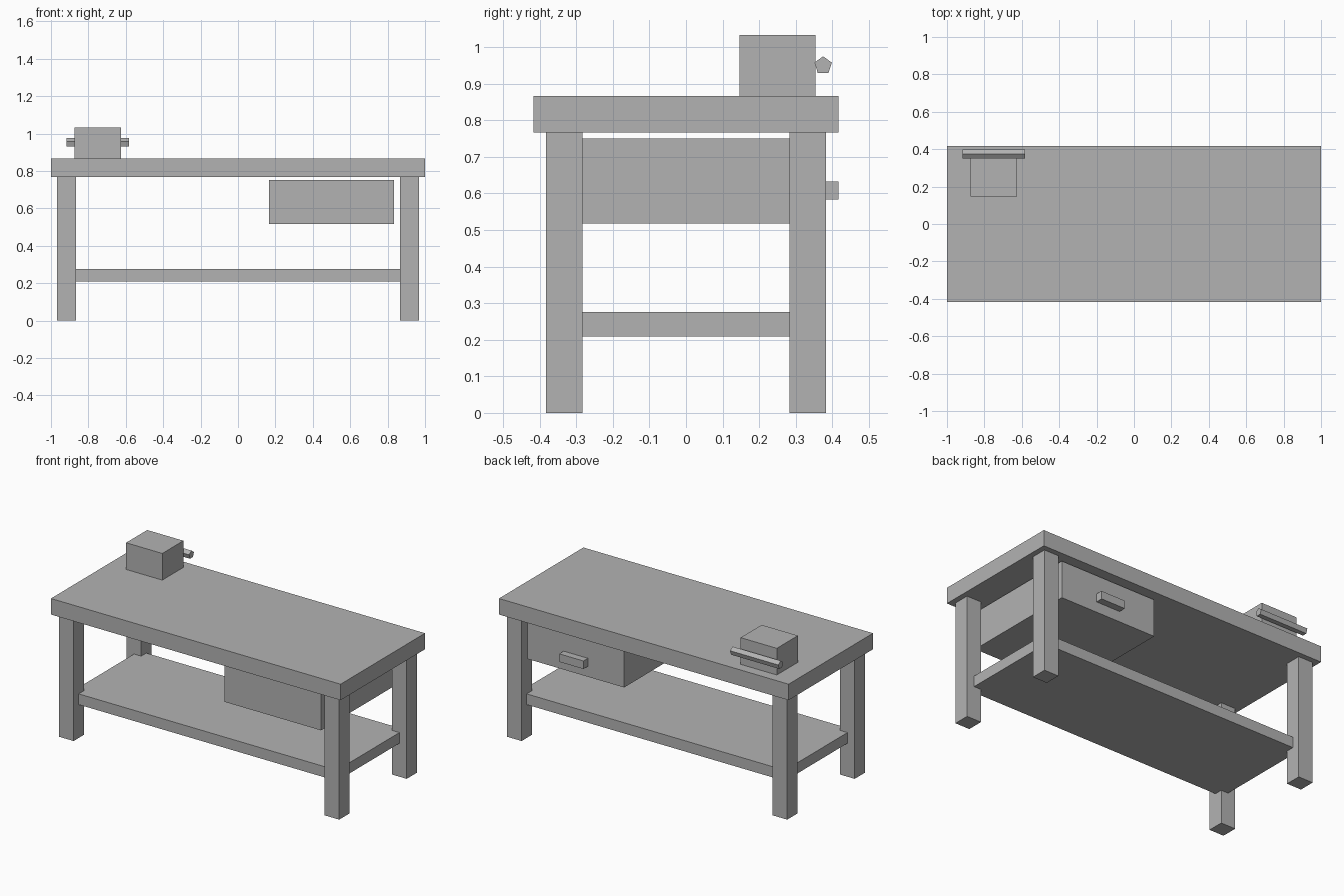
import bpy
import math

cube = bpy.data.objects.get("Cube")
if cube:
    bpy.data.objects.remove(cube, do_unlink=True)

# Single plain colour
grey = bpy.data.materials.new("plain_grey")
grey.use_nodes = True
colour = (0.45, 0.45, 0.45, 1)
grey.diffuse_color = colour
grey.node_tree.nodes["Principled BSDF"].inputs["Base Color"].default_value = colour


def finish(name):
    obj = bpy.context.object
    obj.name = name
    obj.data.materials.append(grey)
    return obj


def box(name, centre, size):
    bpy.ops.mesh.primitive_cube_add(size=1, location=centre)
    obj = finish(name)
    obj.scale = size
    bpy.ops.object.transform_apply(location=False, rotation=False, scale=True)
    return obj


# Worktop and lower shelf
box("tabletop", (0, 0, 0.817), (2, 0.833, 0.1))
box("lower_shelf", (0, 0, 0.242), (1.833, 0.667, 0.067))

# Four square legs
for side, x in (("left", 0.917), ("right", -0.917)):
    for end, y in (("front", -0.333), ("back", 0.333)):
        box(f"{end}_{side}_leg", (x, y, 0.3835), (0.1, 0.1, 0.767))

# Drawer with its pull on the back side
box("drawer", (0.5, 0, 0.634), (0.667, 0.745, 0.233))
box("drawer_handle", (0.5, 0.394, 0.608), (0.167, 0.045, 0.05))

# Vise block with a five-sided bar, one ridge upwards
box("vise_block", (-0.75, 0.25, 0.95), (0.25, 0.208, 0.167))
bpy.ops.mesh.primitive_cylinder_add(
    vertices=5, radius=0.025, depth=0.333, location=(-0.75, 0.375, 0.95))
bar = finish("vise_bar")
for v in bar.data.vertices:
    x, y, z = v.co
    v.co = (z, x, y)
bar.data.update()
top = max(bar.data.vertices, key=lambda v: v.co.z)
bar.rotation_euler.x = math.atan2(top.co.y, top.co.z)
